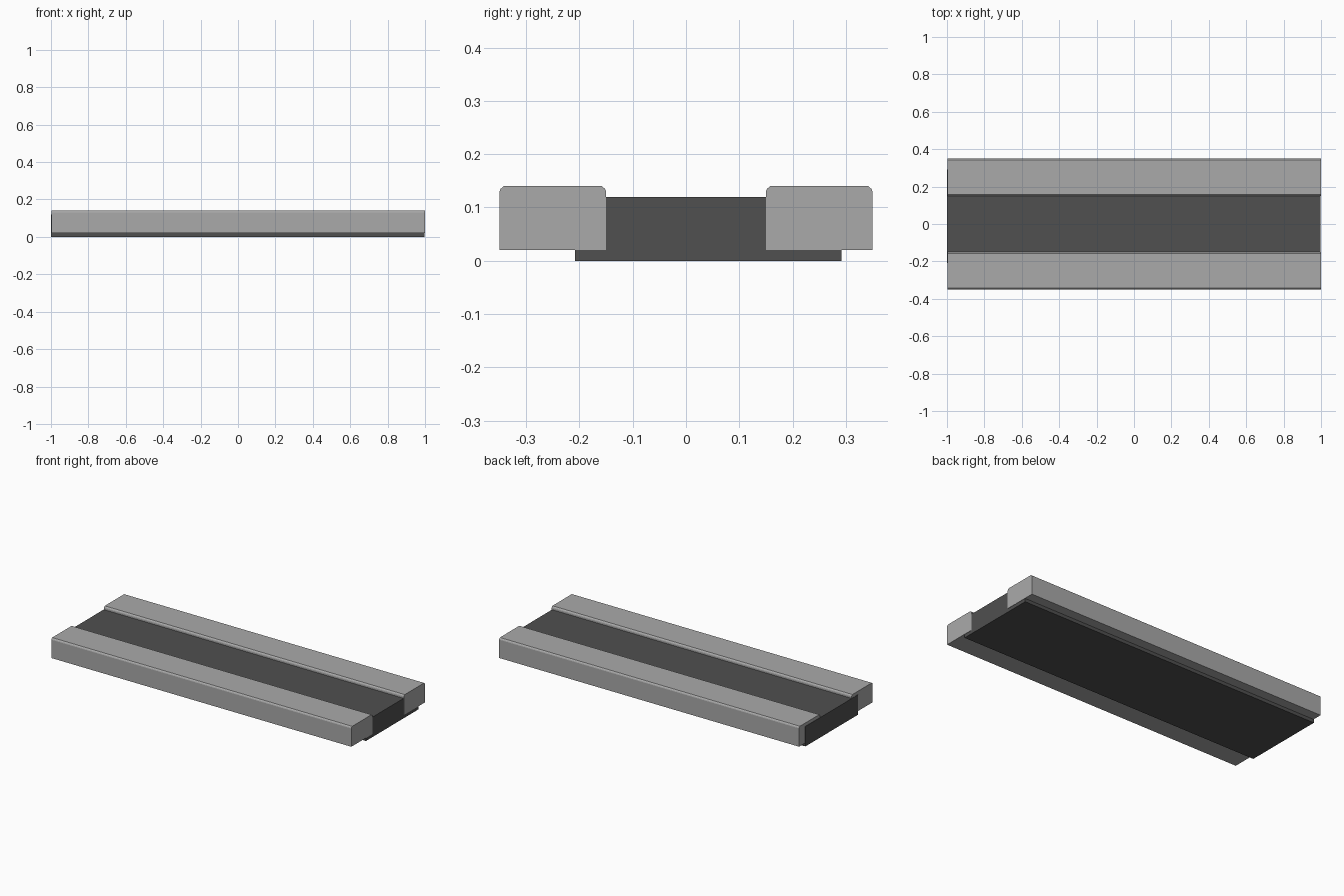
import bpy
import bmesh

cube = bpy.data.objects.get("Cube")
if cube:
    bpy.data.objects.remove(cube, do_unlink=True)


def material(name, value):
    mat = bpy.data.materials.new(name)
    mat.use_nodes = True
    colour = (value, value, value, 1)
    mat.diffuse_color = colour
    bsdf = next(n for n in mat.node_tree.nodes if n.type == 'BSDF_PRINCIPLED')
    bsdf.inputs["Base Color"].default_value = colour
    return mat


def extrude_along_x(name, profile, x0, x1, mat):
    """Sweep a (y, z) profile from x0 to x1 as a closed solid."""
    bm = bmesh.new()
    face = bm.faces.new([bm.verts.new((x0, y, z)) for y, z in profile])
    result = bmesh.ops.extrude_face_region(bm, geom=[face], use_keep_orig=True)
    moved = [v for v in result["geom"] if isinstance(v, bmesh.types.BMVert)]
    bmesh.ops.translate(bm, verts=moved, vec=(x1 - x0, 0, 0))
    bmesh.ops.recalc_face_normals(bm, faces=bm.faces)
    mesh = bpy.data.meshes.new(name)
    bm.to_mesh(mesh)
    bm.free()
    mesh.materials.append(mat)
    obj = bpy.data.objects.new(name, mesh)
    bpy.context.collection.objects.link(obj)
    return obj


asphalt = material("dark asphalt", 0.08)
concrete = material("grey concrete", 0.4)

# Road bed, a slab set slightly off centre beneath the kerbs
extrude_along_x("road_bed", [(-0.208, 0), (0.292, 0), (0.292, 0.12), (-0.208, 0.12)],
                -1, 0.998, asphalt)

# Kerbs with eased top edges, one along each side
half, bottom, top = 0.1, 0.02, 0.14
right_half = [(half, bottom), (half, top - 0.01),
              (half - 0.002, top - 0.005), (half - 0.008, top)]
left_half = [(-y, z) for y, z in reversed(right_half)]
for name, centre in (("front_kerb", -0.25), ("back_kerb", 0.25)):
    profile = [(centre + y, z) for y, z in right_half + left_half]
    extrude_along_x(name, profile, -0.998, 1, concrete)
